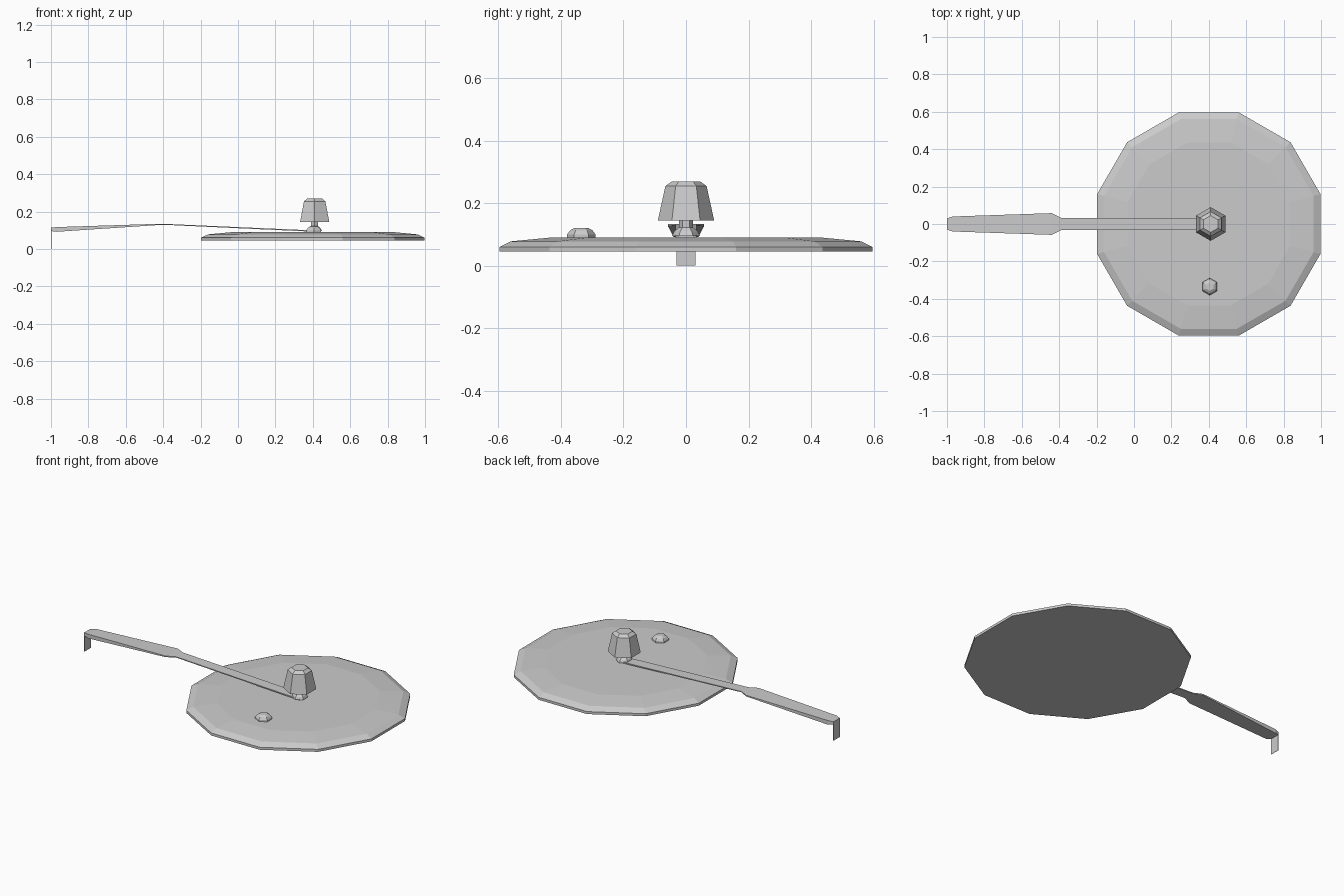
import bpy, bmesh, math

old = bpy.data.objects.get("Cube")
if old:
    bpy.data.objects.remove(old, do_unlink=True)

grey = bpy.data.materials.new("plain grey")
grey.use_nodes = True
colour = (0.6, 0.6, 0.6, 1)
grey.diffuse_color = colour
grey.node_tree.nodes["Principled BSDF"].inputs["Base Color"].default_value = colour


def loft(name, rings):
    """Join equal-sized rings of points and cap both ends."""
    bm = bmesh.new()
    loops = [[bm.verts.new(p) for p in ring] for ring in rings]
    for a, b in zip(loops, loops[1:]):
        for i in range(len(a)):
            j = (i + 1) % len(a)
            bm.faces.new((a[i], a[j], b[j], b[i]))
    bm.faces.new(loops[0][::-1])
    bm.faces.new(loops[-1])
    bmesh.ops.recalc_face_normals(bm, faces=bm.faces)
    mesh = bpy.data.meshes.new(name)
    bm.to_mesh(mesh)
    bm.free()
    mesh.materials.append(grey)
    obj = bpy.data.objects.new(name, mesh)
    bpy.context.collection.objects.link(obj)
    return obj


def turned(name, sides, turn, x, y, profile):
    """Faceted lathe shape from (radius, height) pairs."""
    angles = [math.radians(turn) + math.tau * i / sides for i in range(sides)]
    return loft(name, [[(x + r * math.cos(a), y + r * math.sin(a), z)
                        for a in angles] for r, z in profile])


# Twelve-sided lid with a stepped, rounded rim
turned("lid_disc", 12, 15, 0.4, 0,
       [(0.618, 0.045), (0.618, 0.06), (0.58, 0.078), (0.45, 0.09)])

# Knob, its stem and the two nuts
turned("knob", 6, 30, 0.41, 0,
       [(0.09, 0.145), (0.066, 0.255), (0.045, 0.27)])
turned("knob_stem", 6, 30, 0.41, 0, [(0.022, 0.088), (0.022, 0.147)])
turned("knob_nut", 6, 30, 0.41, 0,
       [(0.045, 0.095), (0.038, 0.109), (0.024, 0.122)])
turned("side_nut", 6, 30, 0.405, -0.335,
       [(0.046, 0.088), (0.046, 0.1), (0.036, 0.113), (0.022, 0.121)])

# Lever arm: stations of x, half width, top and bottom height
stations = [(-1, 0.03, 0.114, 0.096), (-0.97, 0.04, 0.117, 0.092),
            (-0.44, 0.058, 0.134, 0.127), (-0.39, 0.033, 0.134, 0.129),
            (0.43, 0.033, 0.098, 0.091)]
loft("lever_arm", [[(x, -w, lo), (x, w, lo), (x, w, hi), (x, -w, hi)]
                   for x, w, hi, lo in stations])

# Thin tab hanging from the arm's end
loft("end_tab", [[(-1, -0.03, z), (-0.998, -0.03, z),
                  (-0.998, 0.03, z), (-1, 0.03, z)] for z in (0, 0.1)])
